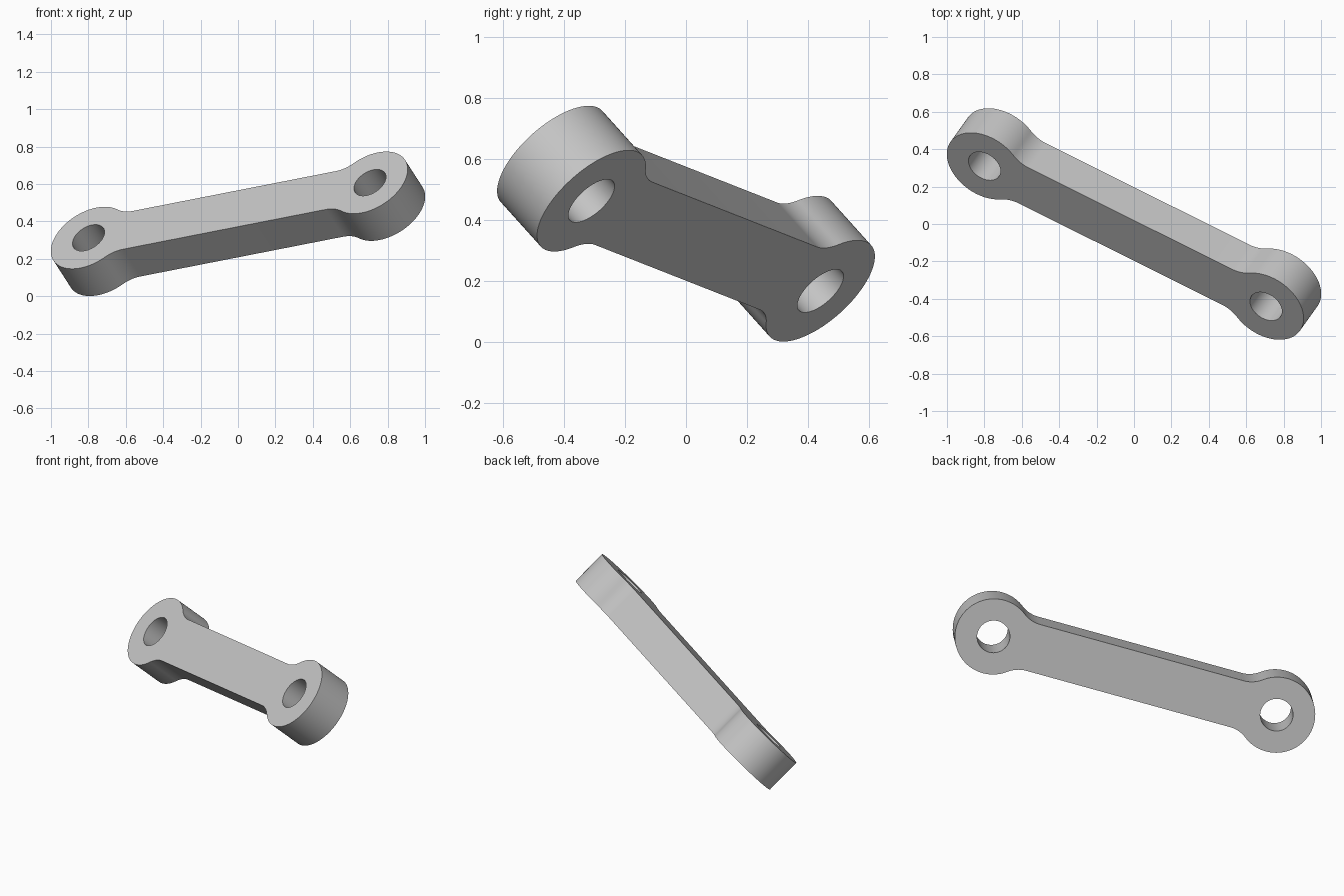
import bpy
import bmesh
from math import atan2, cos, sin, pi, sqrt, radians
from mathutils import Matrix, Vector

cube = bpy.data.objects.get("Cube")
if cube:
    bpy.data.objects.remove(cube, do_unlink=True)

HALF_SPAN = 0.8535     # centre to each eye
EYE_R = 0.2235
HOLE_R = 0.095
HALF_WIDTH = 0.142
FILLET_R = 0.17
THICKNESS = 0.217


def arc(cx, cy, r, a0, a1, steps):
    return [Vector((cx + r * cos(a0 + (a1 - a0) * i / steps),
                    cy + r * sin(a0 + (a1 - a0) * i / steps), 0))
            for i in range(steps + 1)]


# Quarter outline: eye arc, then the concave fillet onto the bar
fillet_y = HALF_WIDTH + FILLET_R
fillet_dx = sqrt((EYE_R + FILLET_R) ** 2 - fillet_y ** 2)
join = atan2(fillet_y, -fillet_dx)
quarter = arc(HALF_SPAN, 0, EYE_R, 0, join, 36)
quarter += arc(HALF_SPAN - fillet_dx, fillet_y, FILLET_R, join + pi, 1.5 * pi, 12)[1:]

# Mirror the quarter into a closed outline
upper = quarter + [Vector((-p.x, p.y, 0)) for p in reversed(quarter)]
outline = upper + [Vector((p.x, -p.y, 0)) for p in reversed(upper[1:-1])]
holes = [arc(side * HALF_SPAN, 0, HOLE_R, 0, 2 * pi, 64)[:-1] for side in (-1, 1)]

# Fill the profile with its two holes and extrude it
bm = bmesh.new()
for loop in [outline] + holes:
    verts = [bm.verts.new(p) for p in loop]
    for a, b in zip(verts, verts[1:] + verts[:1]):
        bm.edges.new((a, b))
bmesh.ops.triangle_fill(bm, edges=bm.edges[:], use_beauty=True, use_dissolve=False)
top = bmesh.ops.extrude_face_region(bm, geom=bm.faces[:])
top_verts = [g for g in top["geom"] if isinstance(g, bmesh.types.BMVert)]
bmesh.ops.translate(bm, verts=top_verts, vec=(0, 0, THICKNESS))
bmesh.ops.translate(bm, verts=bm.verts[:], vec=(0, 0, -THICKNESS / 2))
bmesh.ops.recalc_face_normals(bm, faces=bm.faces[:])

# Tilt the link into its resting pose
along = Vector((1.505, -0.75, 0.295)).normalized()
across = Vector((-0.095, -0.13, 0.145)).cross(along).normalized()
normal = along.cross(across)
pose = Matrix((along, across, normal)).transposed().to_4x4()
bm.transform(Matrix.Translation((0, 0, 0.387)) @ pose)

mesh = bpy.data.meshes.new("link_arm")
bm.to_mesh(mesh)
bm.free()
link = bpy.data.objects.new("link_arm", mesh)
bpy.context.collection.objects.link(link)

# Plain grey
grey = bpy.data.materials.new("light_grey")
grey.use_nodes = True
colour = (0.55, 0.55, 0.55, 1)
grey.diffuse_color = colour
grey.node_tree.nodes["Principled BSDF"].inputs["Base Color"].default_value = colour
mesh.materials.append(grey)

bpy.ops.object.select_all(action="DESELECT")
link.select_set(True)
bpy.context.view_layer.objects.active = link
bpy.ops.object.shade_smooth_by_angle(angle=radians(30))
